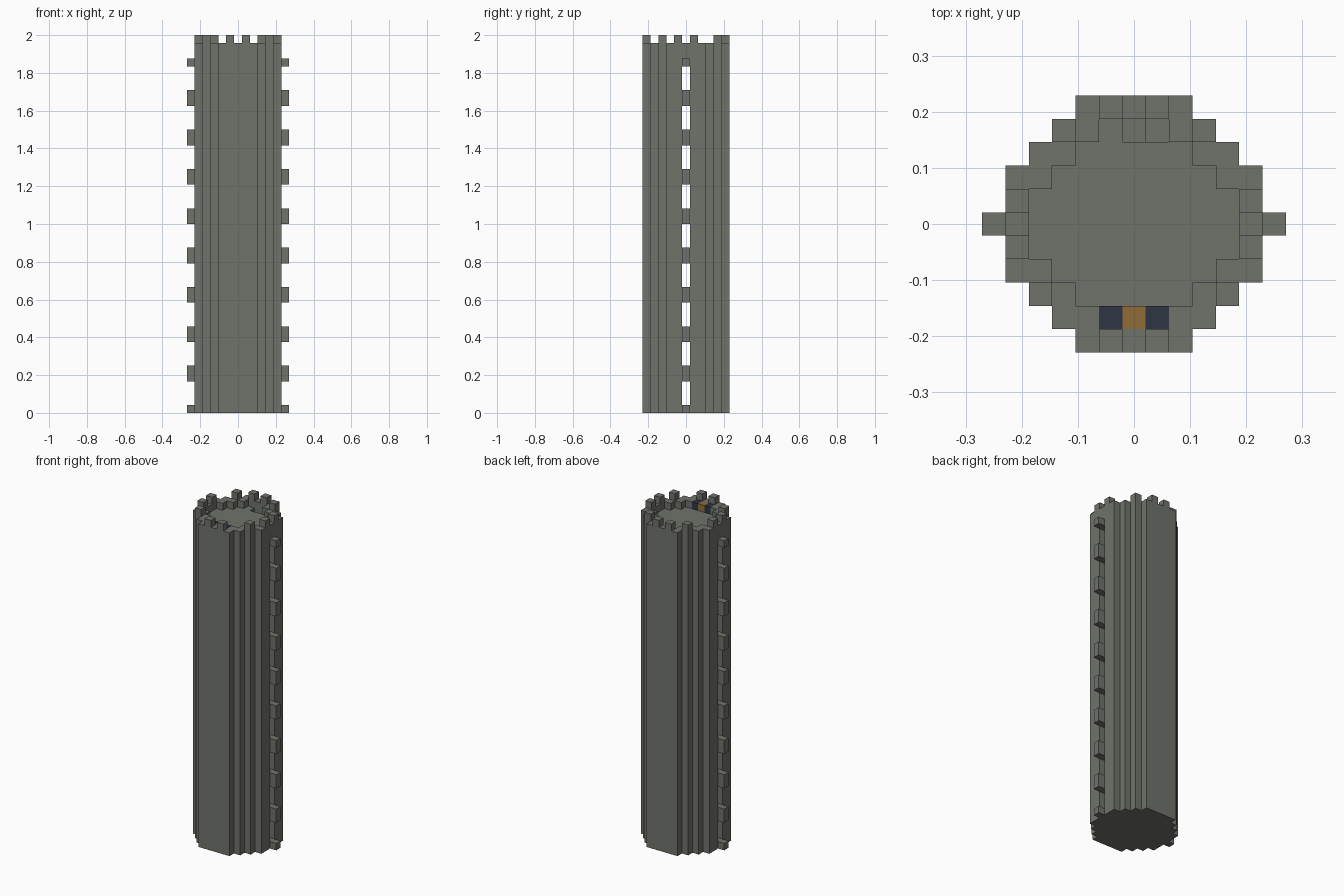
import bpy, bmesh
from mathutils import Vector

cube = bpy.data.objects.get("Cube")
if cube:
    bpy.data.objects.remove(cube)

U = 2 / 48          # block size
STOREY = 5          # blocks per storey
ROOF = 9 * STOREY   # layer of the roof floor


def material(name, color):
    m = bpy.data.materials.new(name)
    m.use_nodes = True
    m.diffuse_color = (*color, 1)
    m.node_tree.nodes["Principled BSDF"].inputs["Base Color"].default_value = (*color, 1)
    return m


stone = material("grey stone", (0.16, 0.17, 0.147))
navy = material("dark navy", (0.027, 0.037, 0.056))
orange = material("amber", (0.28, 0.15, 0.04))


def disc(r):
    """Blocks of a stepped round plan of radius r."""
    reach = {r: r - 3, r - 1: r - 2, r - 2: r - 1}
    return {(x, y) for x in range(-r, r + 1) for y in range(-r, r + 1)
            if abs(x) <= reach.get(abs(y), r)}


outer, inner = disc(5), disc(4)
ring = outer - inner
stairwell = {(x, 4) for x in range(3)}
parts = {}

# Wall with a column of window slits on each side
parts["tower_wall"] = stone, {
    (x, y, z) for x, y in ring for z in range(ROOF + 2)
    if not (abs(x) == 5 and y == 0 and z < ROOF and z % STOREY in (1, 2, 3))}

# Storey floors and roof, open at the stairwell
parts["floors"] = stone, {
    (x, y, z) for x, y in inner for z in range(0, ROOF + 1, STOREY)
    if z == 0 or (x, y) not in stairwell}

# Stairs along the back wall
parts["stairs"] = stone, {
    (x, 4, base + z) for base in range(0, ROOF, STOREY)
    for x in range(-1, 3) for z in range(1, x + 3)}

# Battlements
tooth = {(sx * a, b) for sx in (-1, 1)
         for a, b in ((1, 5), (1, -5), (3, 4), (4, -3), (5, 1), (5, -1))}
parts["battlements"] = stone, {(x, y, ROOF + 2) for x, y in tooth}

# Sills and lintels projecting around the slits
parts["window_ledges"] = stone, {
    (x, 0, z) for x in (-6, 6) for z in range(ROOF) if z % STOREY in (0, 4)}

# Coloured blocks on the roof
parts["roof_side_blocks"] = navy, {(x, -4, ROOF + 1) for x in (-1, 1)}
parts["roof_centre_block"] = orange, {(0, -4, ROOF + 1)}

solid = set().union(*(cells for _, cells in parts.values()))


def build(name, mat, cells):
    """Mesh of the exposed block faces, merged into large flat faces."""
    bm = bmesh.new()
    for c in sorted(cells):
        for axis in range(3):
            for s in (-1, 1):
                n = Vector((0, 0, 0))
                n[axis] = s
                if tuple(int(a + b) for a, b in zip(c, n)) in solid:
                    continue
                p = Vector((0, 0, 0))
                p[(axis + 1) % 3] = 0.5
                q = n.cross(p)
                mid = Vector(c) + Vector((0, 0, 0.5)) + n / 2
                bm.faces.new([bm.verts.new((mid + a * p + b * q) * U)
                              for a, b in ((-1, -1), (1, -1), (1, 1), (-1, 1))])
    bmesh.ops.remove_doubles(bm, verts=bm.verts, dist=U / 100)
    bmesh.ops.dissolve_limit(bm, angle_limit=0.01, verts=bm.verts, edges=bm.edges)
    mesh = bpy.data.meshes.new(name)
    bm.to_mesh(mesh)
    bm.free()
    mesh.materials.append(mat)
    bpy.context.collection.objects.link(bpy.data.objects.new(name, mesh))


for name, (mat, cells) in parts.items():
    build(name, mat, cells)
